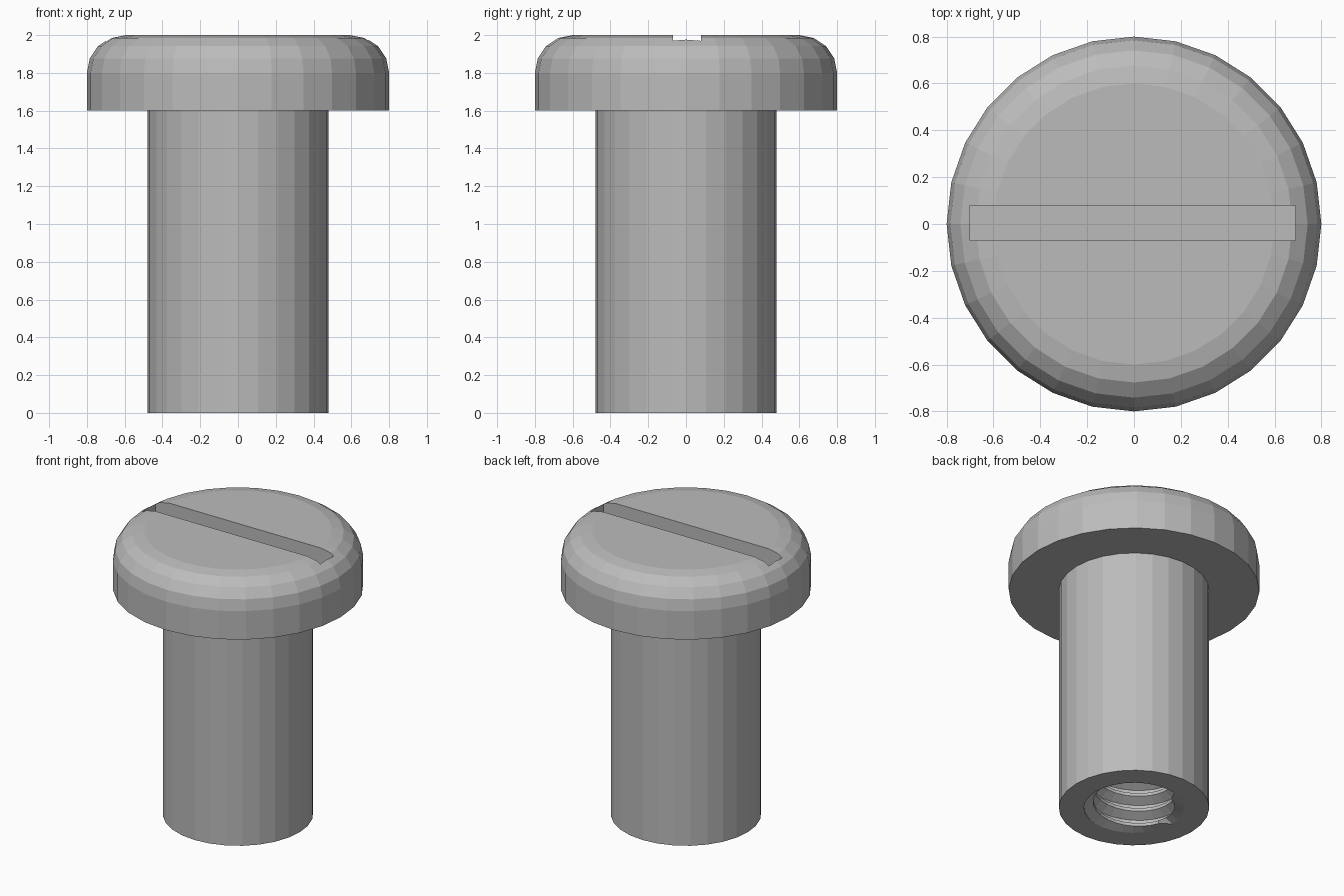
import bpy, bmesh
from math import sin, cos, pi, ceil

SIDES = 28
HEAD_R, SHANK_R, BORE_R, CREST_R = 0.80, 0.48, 0.32, 0.26
SHOULDER, TOP, FILLET = 1.6, 2.0, 0.2
PITCH = 0.11

if "Cube" in bpy.data.objects:
    bpy.data.objects.remove(bpy.data.objects["Cube"], do_unlink=True)

steel = bpy.data.materials.new("grey steel")
steel.use_nodes = True
steel.diffuse_color = (0.5, 0.5, 0.5, 1)
steel.node_tree.nodes["Principled BSDF"].inputs["Base Color"].default_value = (0.5, 0.5, 0.5, 1)


def polar(r, i, z):
    a = 2 * pi * i / SIDES
    return (r * cos(a), r * sin(a), z)


def lathe(bm, profile):
    """Sweep (radius, z) points round the z axis."""
    rings = [[bm.verts.new(polar(r, i, z)) for i in range(SIDES)] for r, z in profile]
    for low, high in zip(rings, rings[1:]):
        for i in range(SIDES):
            j = (i + 1) % SIDES
            bm.faces.new((low[i], low[j], high[j], high[i]))
    return rings


def finish(bm, name):
    bmesh.ops.remove_doubles(bm, verts=bm.verts, dist=0.0005)
    bmesh.ops.recalc_face_normals(bm, faces=bm.faces)
    mesh = bpy.data.meshes.new(name)
    bm.to_mesh(mesh)
    bm.free()
    mesh.materials.append(steel)
    obj = bpy.data.objects.new(name, mesh)
    bpy.context.collection.objects.link(obj)
    return obj


# Head: flat disc with a rounded upper edge
bm = bmesh.new()
steps = 4
profile = [(HEAD_R, SHOULDER)]
for k in range(steps + 1):
    a = pi / 2 * k / steps
    profile.append((HEAD_R - FILLET + FILLET * cos(a), TOP - FILLET + FILLET * sin(a)))
rings = lathe(bm, profile)
bm.faces.new(rings[0])
bm.faces.new(rings[-1])
head = finish(bm, "slotted_head")

# Driver slot cut into the head
bm = bmesh.new()
bmesh.ops.create_cube(bm, size=1)
bmesh.ops.scale(bm, vec=(1.39, 0.15, 0.3), verts=bm.verts)
bmesh.ops.translate(bm, vec=(-0.005, 0.005, TOP), verts=bm.verts)
cutter = finish(bm, "slot_cutter")
cutter.hide_render = True
cut = head.modifiers.new("slot", 'BOOLEAN')
cut.operation = 'DIFFERENCE'
cut.solver = 'EXACT'
cut.object = cutter
bpy.context.view_layer.objects.active = head
bpy.ops.object.modifier_apply(modifier=cut.name)
bpy.data.objects.remove(cutter, do_unlink=True)

# Shank: outer wall with flat rims at both ends
bm = bmesh.new()
lathe(bm, [(BORE_R, 0), (SHANK_R, 0), (SHANK_R, SHOULDER), (BORE_R, SHOULDER)])

# Internal thread: helical ridge profile, clamped to the ends of the bore
ridge = [(BORE_R, 0.0), (BORE_R, 0.2), (CREST_R, 0.5), (CREST_R, 0.7)]
turns = ceil(SHOULDER / PITCH) + 2
columns = []
for i in range(SIDES + 1):
    column = []
    for t in range(-2, turns):
        for r, f in ridge:
            z = PITCH * (t + f + i / SIDES)
            if z <= 0.001 or z >= SHOULDER - 0.001:
                r, z = BORE_R, min(max(z, 0), SHOULDER)
                z = 0 if z < 0.01 else SHOULDER
            column.append(bm.verts.new(polar(r, i, z)))
    columns.append(column)
for left, right in zip(columns, columns[1:]):
    for k in range(len(left) - 1):
        bm.faces.new((left[k], right[k], right[k + 1], left[k + 1]))
shank = finish(bm, "threaded_barrel")
